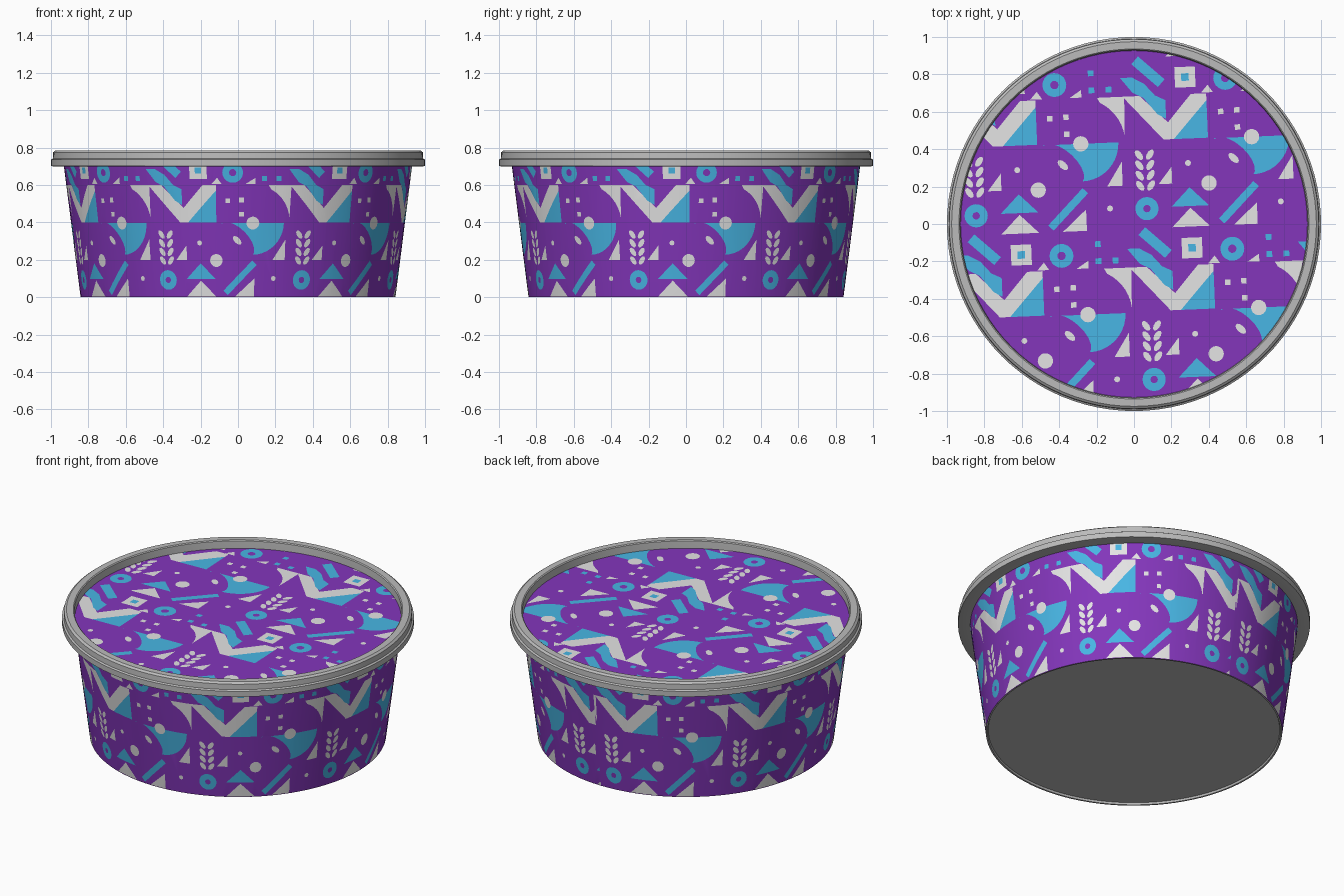
import bpy, bmesh
from math import sin, cos, pi, radians, ceil, floor
from mathutils import Vector
from mathutils.geometry import delaunay_2d_cdt

cube = bpy.data.objects.get("Cube")
if cube:
    bpy.data.objects.remove(cube)


def material(name, rgb):
    mat = bpy.data.materials.new(name)
    mat.use_nodes = True
    mat.diffuse_color = (*rgb, 1)
    shader = next(n for n in mat.node_tree.nodes if n.type == 'BSDF_PRINCIPLED')
    shader.inputs["Base Color"].default_value = (*rgb, 1)
    shader.inputs["Roughness"].default_value = 0.6
    return mat


PURPLE, CYAN, WHITE = 0, 1, 2
print_mats = [material("purple", (0.23, 0.037, 0.5)),
              material("sky blue", (0.065, 0.47, 0.78)),
              material("off white", (0.78, 0.78, 0.78))]
grey = material("plastic grey", (0.5, 0.5, 0.5))

# Repeating print tile in unit coordinates: (colour, outline), later shapes on top
tile = []


def poly(colour, *pts):
    area = sum(a[0] * b[1] - b[0] * a[1] for a, b in zip(pts, pts[1:] + pts[:1]))
    tile.append((colour, list(pts) if area > 0 else list(pts)[::-1]))


def oval(colour, u, v, a, b=None, tilt=0, start=0, end=360, steps=20):
    b = b or a
    t = radians(tilt)
    n = steps if end - start == 360 else steps + 1
    pts = []
    for i in range(n):
        k = radians(start + (end - start) * i / steps)
        p, q = a * cos(k), b * sin(k)
        pts.append((u + p * cos(t) - q * sin(t), v + p * sin(t) + q * cos(t)))
    poly(colour, *pts)


def box(colour, u, v, h):
    poly(colour, (u - h, v - h), (u + h, v - h), (u + h, v + h), (u - h, v + h))


def stripe(colour, a, b, w):
    d = Vector((b[0] - a[0], b[1] - a[1])).normalized() * w
    poly(colour, (a[0] + d.y, a[1] - d.x), (b[0] + d.y, b[1] - d.x),
         (b[0] - d.y, b[1] + d.x), (a[0] - d.y, a[1] + d.x))


def ring(u, v, r, hole):
    oval(CYAN, u, v, r)
    oval(PURPLE, u, v, hole, steps=10)


# Wheat ear and the ring below it
for row in range(4):
    for side in (-1, 1):
        oval(WHITE, 0.114 + side * 0.032, 0.255 + row * 0.06, 0.034, 0.018,
             tilt=90 - side * 35, steps=10)
ring(0.116, 0.12, 0.068, 0.022)
poly(WHITE, (0.19, 0.26), (0.27, 0.26), (0.27, 0.36))
poly(WHITE, (0.89, 0.26), (0.98, 0.26), (0.98, 0.4))

# Triangles, stripe and dots of the lower row
poly(CYAN, (0.26, 0.125), (0.48, 0.125), (0.37, 0.235))
poly(WHITE, (0.26, 0.005), (0.48, 0.005), (0.37, 0.115))
stripe(CYAN, (0.55, 0.03), (0.76, 0.24), 0.022)
poly(WHITE, (0.62, 0.005), (0.76, 0.005), (0.76, 0.13))
oval(WHITE, 0.9, 0.13, 0.018, steps=8)
oval(WHITE, 0.367, 0.377, 0.018, steps=8)

# Half disc with leaf
oval(CYAN, 0.745, 0.515, 0.22, start=180, end=360)
oval(PURPLE, 0.635, 0.4, 0.155, 0.075, tilt=-45)
oval(WHITE, 0.635, 0.395, 0.038, 0.02, tilt=-45, steps=12)
oval(WHITE, 0.745, 0.515, 0.045)
oval(WHITE, 0.485, 0.255, 0.045)
for u, v in ((0.57, 0.67), (0.665, 0.675), (0.665, 0.575)):
    box(WHITE, u, v, 0.016)

# Chevron with blue corner and concave white corner
arc = [(-0.255 + 0.26 * cos(radians(k)), 0.52 + 0.26 * sin(radians(k)))
       for k in range(6, 70, 8)]
poly(WHITE, (0.01, 0.78), (-0.15, 0.78), *arc[::-1])
poly(WHITE, (0, 0.78), (0.1, 0.78), (0.26, 0.62), (0.26, 0.52), (0.23, 0.52))
poly(WHITE, (0.26, 0.52), (0.26, 0.62), (0.4, 0.78), (0.49, 0.78), (0.49, 0.74), (0.29, 0.52))
poly(CYAN, (0.29, 0.52), (0.49, 0.52), (0.49, 0.74))
poly(WHITE, (0.46, 0.785), (0.53, 0.785), (0.5, 0.83))
poly(WHITE, (0.69, 0.785), (0.76, 0.785), (0.76, 0.83))

# Upper row: wavy band, stripe, framed square, ring and specks
poly(CYAN, (-0.01, 0.89), (0.06, 0.89), (0.13, 0.85), (0.19, 0.78), (0.25, 0.75),
     (0.25, 0.64), (0.2, 0.67), (0.12, 0.77), (0.06, 0.8))
stripe(CYAN, (0.08, 0.99), (0.23, 0.85), 0.03)
box(WHITE, 0.37, 0.88, 0.06)
box(CYAN, 0.37, 0.88, 0.022)
ring(0.605, 0.865, 0.07, 0.025)
for u, v in ((0.82, 0.925), (0.82, 0.825), (0.92, 0.825)):
    box(CYAN, u, v, 0.017)


def make_object(name, bm, mats):
    mesh = bpy.data.meshes.new(name)
    bm.to_mesh(mesh)
    bm.free()
    for mat in mats:
        mesh.materials.append(mat)
    obj = bpy.data.objects.new(name, mesh)
    bpy.context.collection.objects.link(obj)
    bpy.ops.object.select_all(action='DESELECT')
    obj.select_set(True)
    bpy.context.view_layer.objects.active = obj
    bpy.ops.object.shade_smooth_by_angle(angle=radians(30))
    return obj


def printed_panel(name, base, place):
    """Cut the repeated tile into the base outlines, then place the sheet in space."""
    pts = [Vector(p) for outline in base for p in outline]
    us, vs = [p.x for p in pts], [p.y for p in pts]
    outlines, colours = list(base), [PURPLE] * len(base)
    for i in range(floor(min(us)) - 1, ceil(max(us)) + 1):
        for j in range(floor(min(vs)), ceil(max(vs))):
            for colour, shape in tile:
                outlines.append([(u + i, v + j) for u, v in shape])
                colours.append(colour)
    points, faces = [], []
    for outline in outlines:
        faces.append(list(range(len(points), len(points) + len(outline))))
        points += [Vector(p) for p in outline]
    verts, _, tris, _, _, origins = delaunay_2d_cdt(points, [], faces, 0, 1e-5)
    bm = bmesh.new()
    bv = [bm.verts.new(place(p.x, p.y)) for p in verts]
    for tri, origin in zip(tris, origins):
        if origin and min(origin) < len(base):
            bm.faces.new([bv[k] for k in tri]).material_index = colours[max(origin)]
    bmesh.ops.delete(bm, geom=[v for v in bm.verts if not v.link_faces], context='VERTS')
    return make_object(name, bm, print_mats)


def lathe(name, profile, closed, steps=96):
    bm = bmesh.new()
    vs = [bm.verts.new((r, 0, z)) for r, z in profile]
    es = [bm.edges.new(e) for e in zip(vs, vs[1:] + (vs[:1] if closed else []))]
    bmesh.ops.spin(bm, geom=vs + es, axis=(0, 0, 1), cent=(0, 0, 0),
                   angle=2 * pi, steps=steps)
    bmesh.ops.remove_doubles(bm, verts=bm.verts, dist=1e-5)
    bmesh.ops.recalc_face_normals(bm, faces=bm.faces)
    return make_object(name, bm, [grey])


# Tapered printed wall, with its seam at the back
SPAN, SHIFT, SIZE, HEIGHT = 49.3, -31.6, 0.77, 0.71


def on_wall(u, v):
    a, z = radians(SHIFT + SPAN * u), SIZE * v
    r = 0.842 + 0.127 * z
    return r * sin(a), -r * cos(a), z


cols = [(-180 + 4 * k - SHIFT) / SPAN for k in range(91)]
top = HEIGHT / SIZE
printed_panel("tub_wall", [[(a, 0), (b, 0), (b, top), (a, top)]
                           for a, b in zip(cols, cols[1:])], on_wall)

# Printed lid panel, with the print turned slightly
TURN, SCALE, ORIGIN = radians(2.4), 0.914, -0.032


def on_lid(u, v):
    return (ORIGIN + SCALE * (u * cos(TURN) - v * sin(TURN)),
            ORIGIN + SCALE * (u * sin(TURN) + v * cos(TURN)), 0.735)


def lid_uv(x, y):
    x, y = (x - ORIGIN) / SCALE, (y - ORIGIN) / SCALE
    return x * cos(TURN) + y * sin(TURN), y * cos(TURN) - x * sin(TURN)


circle = [lid_uv(0.93 * cos(k * pi / 48), 0.93 * sin(k * pi / 48)) for k in range(96)]
printed_panel("lid_panel", [circle], on_lid)

# Stepped lid rim
lathe("lid_rim", [(0.926, 0.725), (0.93, 0.78), (0.936, 0.785), (0.975, 0.785),
                  (0.988, 0.775), (0.99, 0.742), (1, 0.736), (1, 0.702),
                  (0.992, 0.7), (0.925, 0.7)], True)

# Base plate with a small foot lip
lathe("tub_base", [(0, 0.012), (0.828, 0.012), (0.832, 0), (0.842, 0)], False)
base = bpy.data.objects["tub_base"]
if base.data.polygons[0].normal.z > 0:
    base.data.flip_normals()
